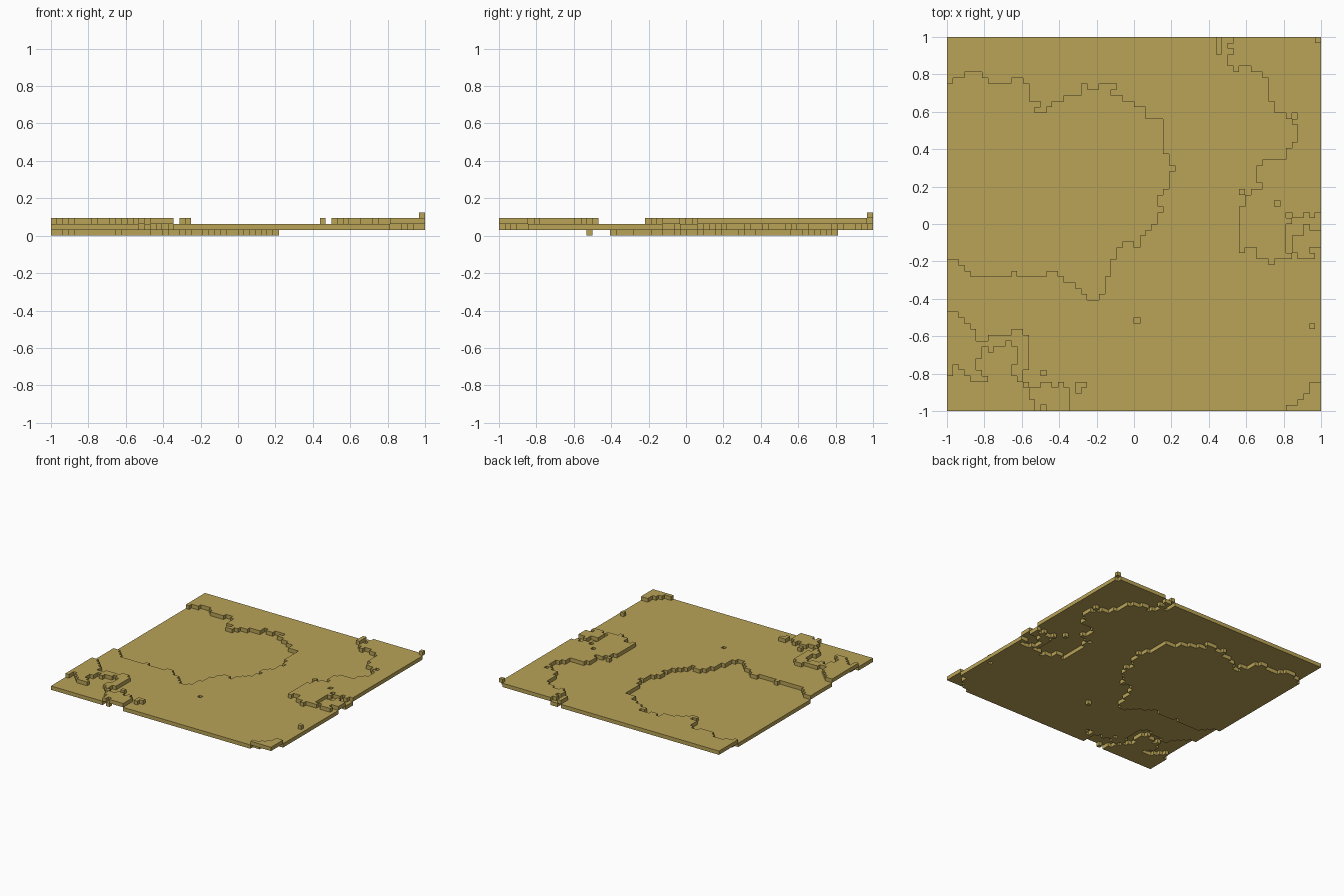
import bpy, bmesh

cube = bpy.data.objects.get("Cube")
if cube:
    bpy.data.objects.remove(cube, do_unlink=True)

N = 64            # cells per side
S = 2.0 / N       # cell size and layer height

sand = bpy.data.materials.new("sand")
sand.use_nodes = True
COLOUR = (0.49, 0.37, 0.095, 1.0)
sand.diffuse_color = COLOUR
bsdf = sand.node_tree.nodes["Principled BSDF"]
bsdf.inputs["Base Color"].default_value = COLOUR
bsdf.inputs["Roughness"].default_value = 0.9

# Stepped outlines: start corner (column, row from the back), then
# alternating column and row stops along the outline.
BASIN = (0, 8), [
    1, 7, 3, 6, 6, 7, 7, 8, 11, 7, 13, 8, 14, 11, 16, 12, 15, 13, 17, 12, 18, 11, 20, 10,
    23, 8, 24, 9, 26, 8, 29, 9, 28, 10, 30, 11, 32, 12, 34, 14, 37, 20, 38, 22, 39, 23,
    38, 26, 37, 27, 36, 29, 37, 30, 36, 32, 35, 33, 34, 34, 33, 36, 32, 35, 30, 36,
    29, 38, 28, 41, 27, 44, 26, 45, 24, 44, 23, 43, 22, 42, 20, 41, 19, 40, 17, 41,
    12, 40, 11, 41, 4, 40, 3, 39, 2, 38, 0, 8]
RIDGE_BACK = (64, 0), [
    49, 1, 48, 2, 49, 3, 48, 5, 49, 6, 50, 5, 52, 6, 54, 7, 55, 11, 56, 13, 58, 14,
    59, 15, 60, 18, 59, 19, 58, 21, 54, 22, 53, 25, 54, 26, 52, 27, 51, 29, 50, 37,
    51, 36, 53, 38, 55, 39, 56, 38, 59, 37, 60, 38, 63, 37, 62, 36, 64, 33, 61, 34,
    59, 37, 58, 32, 59, 31, 61, 30, 62, 31, 63, 30, 64, 0]
RIDGE_FRONT = (0, 47), [
    2, 48, 3, 49, 4, 50, 5, 52, 7, 51, 11, 50, 13, 51, 14, 57, 13, 59, 14, 60, 16, 59,
    18, 60, 19, 59, 20, 60, 21, 64, 15, 62, 14, 60, 13, 59, 12, 58, 11, 56, 12, 53,
    11, 52, 10, 53, 8, 54, 7, 53, 6, 55, 5, 57, 6, 58, 7, 59, 4, 58, 3, 57, 2, 56,
    1, 58, 0, 47]
RIDGE_CORNER = (64, 59), [62, 61, 61, 62, 60, 63, 58, 64, 64, 59]


def cells_inside(outline):
    """Cells enclosed by a stepped outline (even-odd rule along each row)."""
    (col, row), stops = outline
    walls = []
    for c, r in zip(stops[::2], stops[1::2]):
        walls.append((c, min(row, r), max(row, r)))
        row = r
    return {(c, r) for r in range(N) for c in range(N)
            if sum(x <= c and a <= r < b for x, a, b in walls) % 2}


# Layers, lowest to highest, with loose single cells
basin = cells_inside(BASIN) | {(32, 48)}
plateau = cells_inside(RIDGE_BACK) | cells_inside(RIDGE_FRONT) | cells_inside(RIDGE_CORNER)
plateau |= {(46, 0), (46, 1), (46, 2), (50, 26), (61, 32), (62, 49),
            (16, 57), (22, 59), (22, 60), (23, 59)}
plateau -= {(56, 28), (58, 30), (59, 13), (16, 63)}
peak = {(63, 0)}
plateau -= peak
plain = {(c, r) for c in range(N) for r in range(N)} - basin - plateau - peak


def build_layer(name, cells, level):
    """One-cell-thick slab, walled only where the layer ends."""
    bm = bmesh.new()
    verts = {}

    def vert(c, r, k):
        key = (c, r, k)
        if key not in verts:
            verts[key] = bm.verts.new((-1 + c * S, 1 - r * S, (level + k) * S))
        return verts[key]

    for c, r in sorted(cells):
        # corners counter-clockwise from above, starting front left
        ring = [(c, r + 1), (c + 1, r + 1), (c + 1, r), (c, r)]
        bm.faces.new([vert(*p, 1) for p in ring])
        bm.faces.new([vert(*p, 0) for p in reversed(ring)])
        for i, (dc, dr) in enumerate([(0, 1), (1, 0), (0, -1), (-1, 0)]):
            if (c + dc, r + dr) not in cells:
                a, b = ring[i], ring[(i + 1) % 4]
                bm.faces.new([vert(*a, 0), vert(*b, 0), vert(*b, 1), vert(*a, 1)])
    mesh = bpy.data.meshes.new(name)
    bm.to_mesh(mesh)
    bm.free()
    mesh.materials.append(sand)
    bpy.context.collection.objects.link(bpy.data.objects.new(name, mesh))


for level, (name, cells) in enumerate([("basin_floor", basin), ("plain", plain),
                                       ("raised_ground", plateau), ("corner_peak", peak)]):
    build_layer(name, cells, level)
